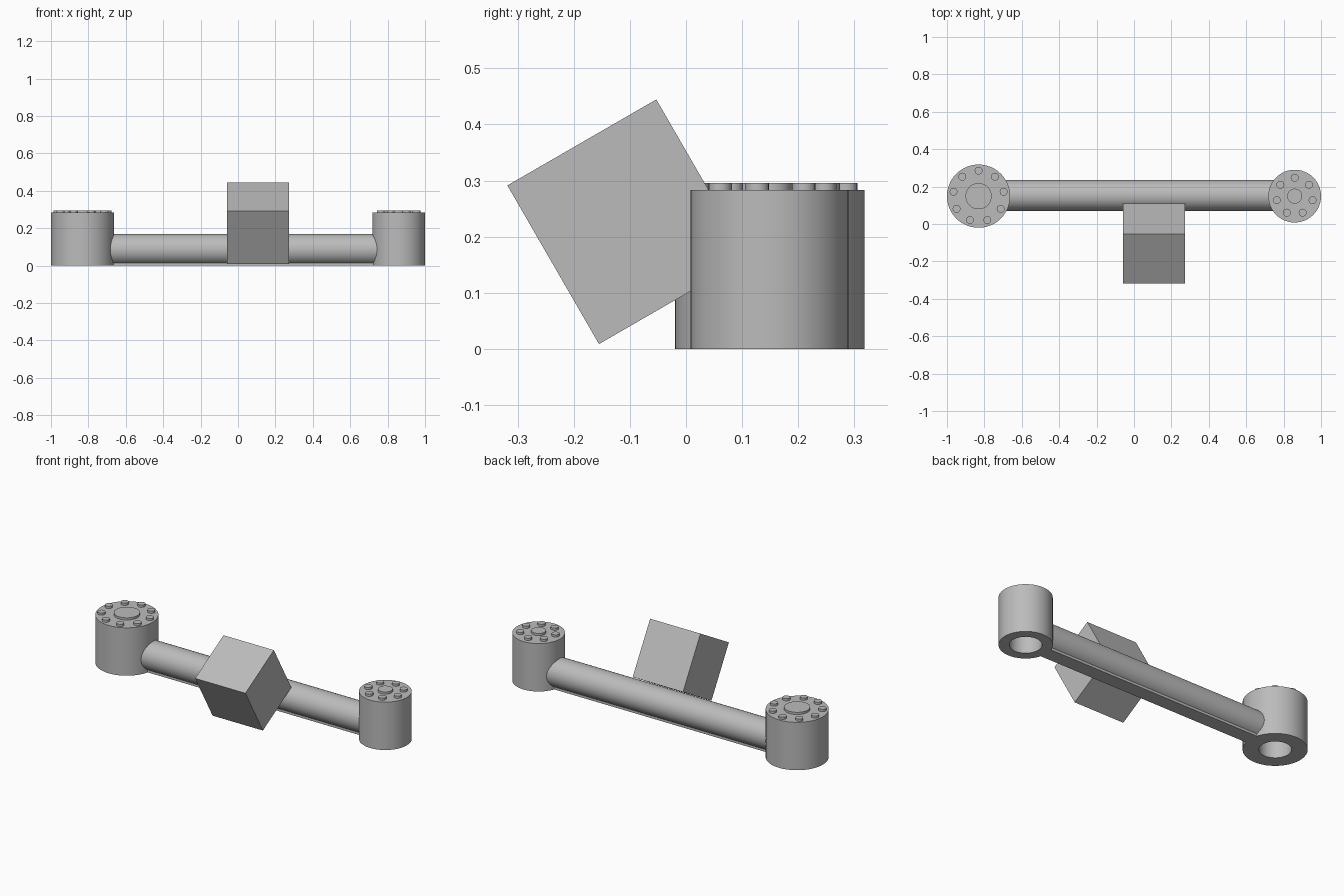
import bpy, bmesh, math
from mathutils import Matrix, Vector

if "Cube" in bpy.data.objects:
    bpy.data.objects.remove(bpy.data.objects["Cube"])

grey = bpy.data.materials.new("light grey")
grey.diffuse_color = (0.5, 0.5, 0.5, 1)
grey.use_nodes = True
grey.node_tree.nodes["Principled BSDF"].inputs["Base Color"].default_value = grey.diffuse_color
CY = 0.149            # y of the arm axis
TOP, STUD_TOP = 0.283, 0.296


def finish(name, bm, smooth=False):
    bmesh.ops.recalc_face_normals(bm, faces=bm.faces)
    me = bpy.data.meshes.new(name)
    bm.to_mesh(me)
    bm.free()
    me.materials.append(grey)
    ob = bpy.data.objects.new(name, me)
    bpy.context.collection.objects.link(ob)
    if smooth:
        bpy.ops.object.select_all(action='DESELECT')
        ob.select_set(True)
        bpy.context.view_layer.objects.active = ob
        bpy.ops.object.shade_smooth_by_angle(angle=math.radians(30))
    return ob


def lathe(name, x, y, profile, sides):
    """Spin an (r, z) profile that starts and ends on closed discs."""
    bm = bmesh.new()
    rings = [[bm.verts.new((x + r * math.cos(2 * math.pi * i / sides),
                            y + r * math.sin(2 * math.pi * i / sides), z))
              for i in range(sides)] for r, z in profile]
    for a, b in zip(rings, rings[1:]):
        for i in range(sides):
            j = (i + 1) % sides
            bm.faces.new((a[i], a[j], b[j], b[i]))
    bm.faces.new(rings[0])
    bm.faces.new(rings[-1])
    return finish(name, bm, True)


def box(name, centre, size, tilt=0):
    bm = bmesh.new()
    m = (Matrix.Translation(centre) @ Matrix.Rotation(tilt, 4, 'X')
         @ Matrix.Diagonal((*size, 1)))
    bmesh.ops.create_cube(bm, size=1, matrix=m)
    return finish(name, bm)


def hub(side, x, r, hole, cap, bolts, ring):
    # hollow drum, open underneath
    lathe(side + "_hub", x, CY,
          [(hole, 0.25), (hole, 0), (r, 0), (r, TOP)], 48)
    # raised centre cap and ring of bolt heads
    lathe(side + "_cap", x, CY, [(cap, TOP - 0.005), (cap, STUD_TOP)], 32)
    for k in range(bolts):
        a = math.pi / 2 + 2 * math.pi * k / bolts
        lathe(f"{side}_bolt_{k + 1}", x + ring * math.cos(a), CY + ring * math.sin(a),
              [(0.021, TOP - 0.005), (0.021, STUD_TOP)], 16)


hub("left", -0.831, 0.169, 0.085, 0.07, 9, 0.136)
hub("right", 0.859, 0.141, 0.085, 0.04, 7, 0.098)

# round arm between the hubs, with a flat foot below it
x0, x1 = -0.72, 0.755
bm = bmesh.new()
bmesh.ops.create_cone(bm, cap_ends=True, segments=48, radius1=0.083, radius2=0.083,
                      depth=x1 - x0,
                      matrix=Matrix.Translation(((x0 + x1) / 2, CY + 0.003, 0.086))
                      @ Matrix.Rotation(math.pi / 2, 4, 'Y'))
finish("arm", bm, True)
box("arm_foot", Vector(((x0 + x1) / 2, CY + 0.003, 0.0125)), (x1 - x0, 0.085, 0.025))

# tilted block on the front of the arm
box("tilted_block", Vector((0.107, -0.104, 0.2265)), (0.329, 0.3065, 0.3265),
    math.radians(30))
